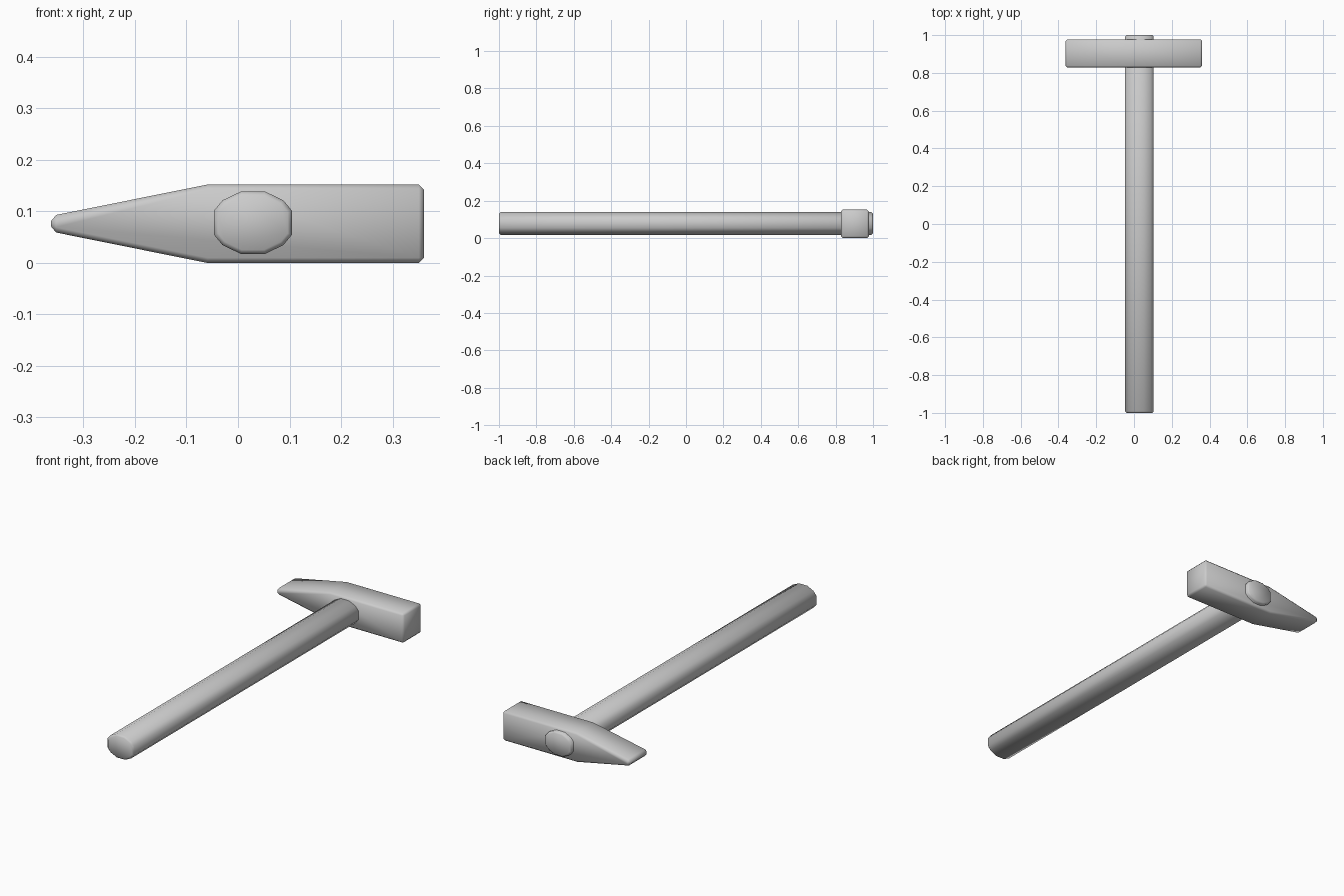
import bpy, bmesh, math

if "Cube" in bpy.data.objects:
    bpy.data.objects.remove(bpy.data.objects["Cube"])


def prism(name, profile, y0, y1, bevel):
    """Extrude an (x, z) outline along y, chamfer its sharp edges, shade smooth."""
    bm = bmesh.new()
    face = bm.faces.new([bm.verts.new((x, y0, z)) for x, z in profile])
    ext = bmesh.ops.extrude_face_region(bm, geom=[face], use_keep_orig=True)
    moved = [g for g in ext["geom"] if isinstance(g, bmesh.types.BMVert)]
    bmesh.ops.translate(bm, verts=moved, vec=(0, y1 - y0, 0))
    bmesh.ops.recalc_face_normals(bm, faces=bm.faces)
    # chamfer only the clearly sharp edges
    sharp = [e for e in bm.edges if e.calc_face_angle(0) > math.radians(55)]
    bmesh.ops.bevel(bm, geom=sharp, offset=bevel, segments=1, profile=0.5,
                    affect='EDGES')
    for f in bm.faces:
        f.smooth = True
    mesh = bpy.data.meshes.new(name)
    bm.to_mesh(mesh)
    bm.free()
    obj = bpy.data.objects.new(name, mesh)
    bpy.context.collection.objects.link(obj)
    return obj


# Handle: twelve-sided oval, mirrored from one quadrant
CX, CZ = 0.029, 0.078
quad = [(0.0755, 0.0235), (0.059, 0.0435), (0.0235, 0.0605)]
half = quad + [(-x, z) for x, z in reversed(quad)]
oval = half + [(-x, -z) for x, z in half]
prism("handle", [(CX + x, CZ + z) for x, z in oval], -1.0, 1.0, 0.008)

# Head: square striking face on the right, wedge tapering to the left
TOP = 0.152
upper = [(0.361, TOP), (-0.06, TOP), (-0.363, 0.091)]
outline = upper + [(x, TOP - z) for x, z in reversed(upper)]
prism("hammer_head", outline, 0.828, 0.978, 0.01)
